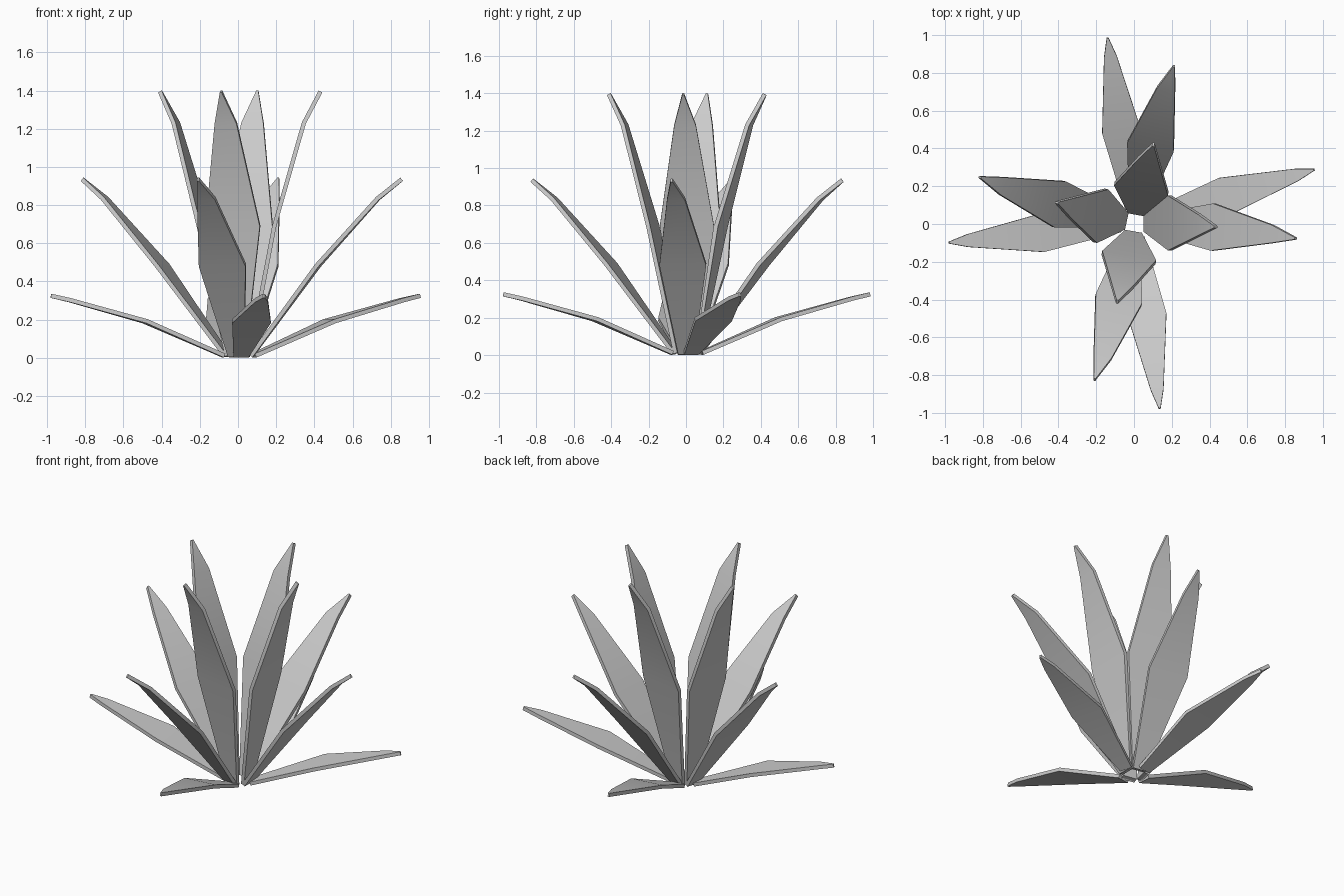
import bpy, bmesh, math
from mathutils import Vector

if "Cube" in bpy.data.objects:
    bpy.data.objects.remove(bpy.data.objects["Cube"])

THICK = 0.022
CENTRE = Vector((0.005, 0.005, 0))


def leaf(name, yaw, stations):
    """Flat pointed blade: stations are (radius, height, half width, sideways shift)."""
    a = math.radians(yaw)
    out = Vector((math.cos(a), math.sin(a), 0))
    side = Vector((-math.sin(a), math.cos(a), 0))
    bm = bmesh.new()
    rings = []
    for i, (r, z, hw, shift) in enumerate(stations):
        p, q = stations[max(i - 1, 0)], stations[min(i + 1, len(stations) - 1)]
        dr, dz = q[0] - p[0], q[1] - p[1]
        d = math.hypot(dr, dz)
        n = (out * -dz + Vector((0, 0, dr))) / d * THICK / 2
        c = CENTRE + out * r + side * shift + Vector((0, 0, z))
        ring = []
        for s, t in ((-1, -1), (1, -1), (1, 1), (-1, 1)):
            v = c + side * hw * s + n * t
            v.z = max(v.z, 0)
            ring.append(bm.verts.new(v))
        rings.append(ring)
    for lo, hi in zip(rings, rings[1:]):
        for k in range(4):
            j = (k + 1) % 4
            bm.faces.new((lo[k], lo[j], hi[j], hi[k]))
    bm.faces.new(rings[0][::-1])
    bm.faces.new(rings[-1])
    bmesh.ops.recalc_face_normals(bm, faces=bm.faces)
    me = bpy.data.meshes.new(name)
    bm.to_mesh(me)
    bm.free()
    ob = bpy.data.objects.new(name, me)
    bpy.context.collection.objects.link(ob)
    bpy.ops.object.select_all(action='DESELECT')
    ob.select_set(True)
    bpy.context.view_layer.objects.active = ob
    bpy.ops.object.shade_smooth_by_angle(angle=math.radians(30))


# Three tiers of four leaves: upright centre, leaning middle, low outer
tiers = {
    "inner_leaf": ((0, 79.5, 168, 260),
                   [(0.055, 0.01, 0.045, 0), (0.185, 0.69, 0.145, 0),
                    (0.34, 1.23, 0.058, -0.01), (0.427, 1.395, 0.005, -0.02)]),
    "middle_leaf": ((-3, 78.5, 166, 258),
                    [(0.065, 0.01, 0.043, 0), (0.415, 0.485, 0.125, 0),
                     (0.73, 0.835, 0.048, -0.02), (0.855, 0.935, 0.005, -0.037)]),
    "outer_leaf": ((16.6, 98.4, 186, 277.6),
                   [(0.08, 0.012, 0.04, 0), (0.495, 0.192, 0.102, 0),
                    (0.89, 0.302, 0.034, 0), (0.99, 0.325, 0.005, 0)]),
}
for name, (yaws, stations) in tiers.items():
    for i, yaw in enumerate(yaws):
        leaf(f"{name}_{i + 1}", yaw, stations)
